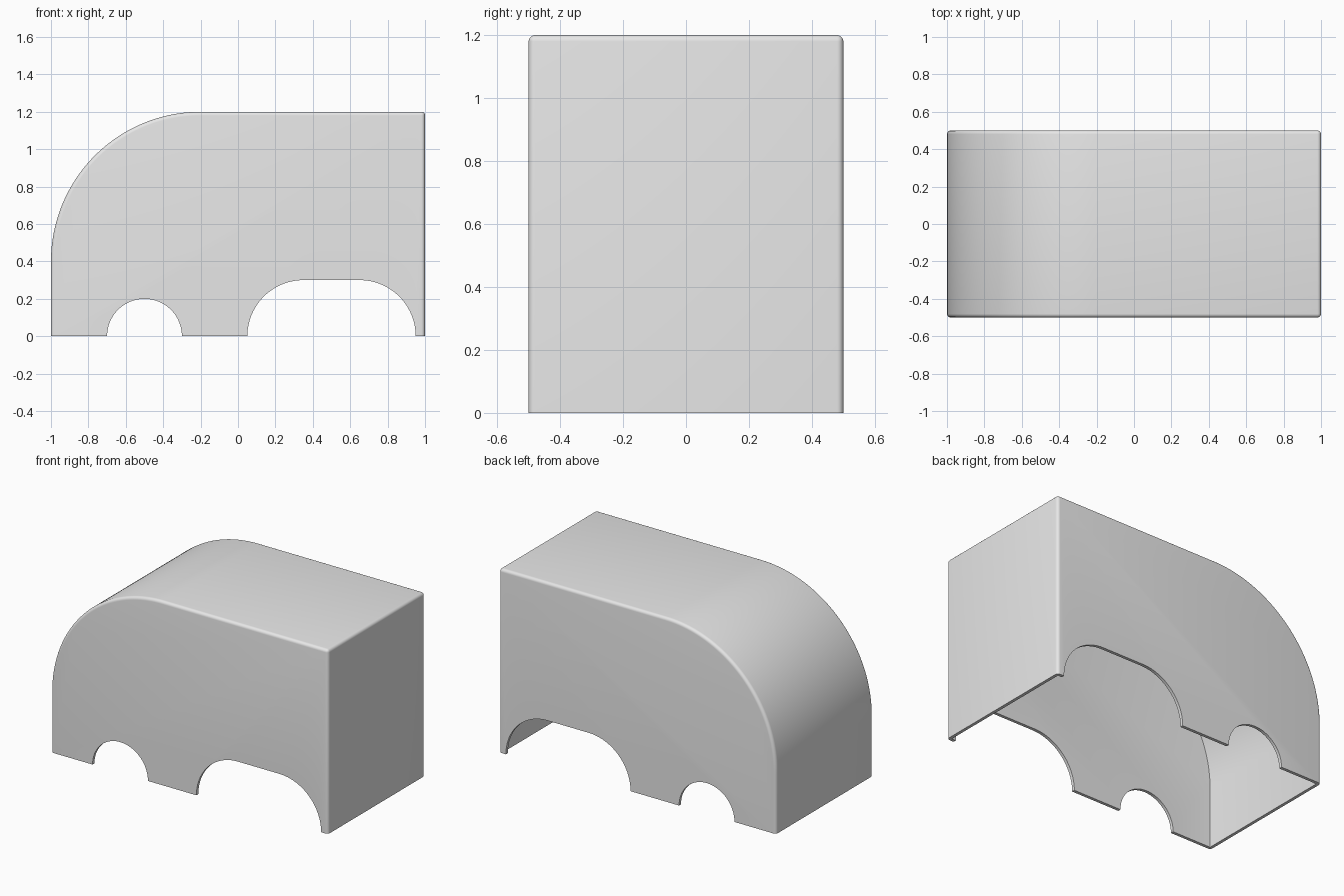
import bpy, bmesh
from math import pi, cos, sin

cube = bpy.data.objects.get("Cube")
if cube:
    bpy.data.objects.remove(cube, do_unlink=True)

WALL, EDGE = 0.02, 0.02

grey = bpy.data.materials.new("plain_grey")
grey.use_nodes = True
grey.diffuse_color = (0.8, 0.8, 0.8, 1)
grey.node_tree.nodes["Principled BSDF"].inputs["Base Color"].default_value = (0.8, 0.8, 0.8, 1)


def arc(cx, cz, r, start, end, n):
    """Points on an arc in the side profile."""
    return [(cx + r * cos(start + (end - start) * i / n),
             cz + r * sin(start + (end - start) * i / n)) for i in range(n + 1)]


def prism(name, profile, half_width, open_bottom=False):
    """Extrude an x-z profile along y."""
    bm = bmesh.new()
    face = bm.faces.new([bm.verts.new((x, -half_width, z)) for x, z in profile])
    out = bmesh.ops.extrude_face_region(bm, geom=[face], use_keep_orig=True)
    verts = [g for g in out["geom"] if isinstance(g, bmesh.types.BMVert)]
    bmesh.ops.translate(bm, verts=verts, vec=(0, 2 * half_width, 0))
    bmesh.ops.recalc_face_normals(bm, faces=bm.faces)
    if open_bottom:
        bottom = [f for f in bm.faces if all(abs(v.co.z) < 1e-5 for v in f.verts)]
        bmesh.ops.delete(bm, geom=bottom, context="FACES_ONLY")
    mesh = bpy.data.meshes.new(name)
    bm.to_mesh(mesh)
    bm.free()
    mesh.materials.append(grey)
    obj = bpy.data.objects.new(name, mesh)
    bpy.context.collection.objects.link(obj)
    return obj


# Hollow cover with one large rounded corner, open underneath
outline = [(-1, 0), (1, 0), (1, 1.2)] + arc(-0.2, 0.4, 0.8, pi / 2, pi, 48)
cover = prism("cover_shell", outline, 0.5, open_bottom=True)

bevel = cover.modifiers.new("rounded_edges", "BEVEL")
bevel.width, bevel.segments = EDGE, 5
bevel.limit_method, bevel.angle_limit = "ANGLE", pi / 4

shell = cover.modifiers.new("wall", "SOLIDIFY")
shell.thickness, shell.offset = WALL, -1
shell.use_even_offset = True

# Small round opening and wide opening through both side walls
small = arc(-0.5, 0, 0.2, 0, pi, 40) + [(-0.7, -0.2), (-0.3, -0.2)]
wide = (arc(0.65, 0, 0.3, 0, pi / 2, 24) + arc(0.35, 0, 0.3, pi / 2, pi, 24)
        + [(0.05, -0.2), (0.95, -0.2)])
cutters = [prism("small_opening_cutter", small, 0.7), prism("wide_opening_cutter", wide, 0.7)]
for cutter in cutters:
    cutter.hide_render = True
    cut = cover.modifiers.new(cutter.name, "BOOLEAN")
    cut.operation, cut.solver, cut.object = "DIFFERENCE", "EXACT", cutter

# Apply everything, drop the cutters and smooth the curves
bpy.ops.object.select_all(action="DESELECT")
cover.select_set(True)
bpy.context.view_layer.objects.active = cover
for mod in list(cover.modifiers):
    bpy.ops.object.modifier_apply(modifier=mod.name)
for cutter in cutters:
    bpy.data.objects.remove(cutter, do_unlink=True)
bpy.ops.object.shade_smooth_by_angle(angle=pi / 6)
